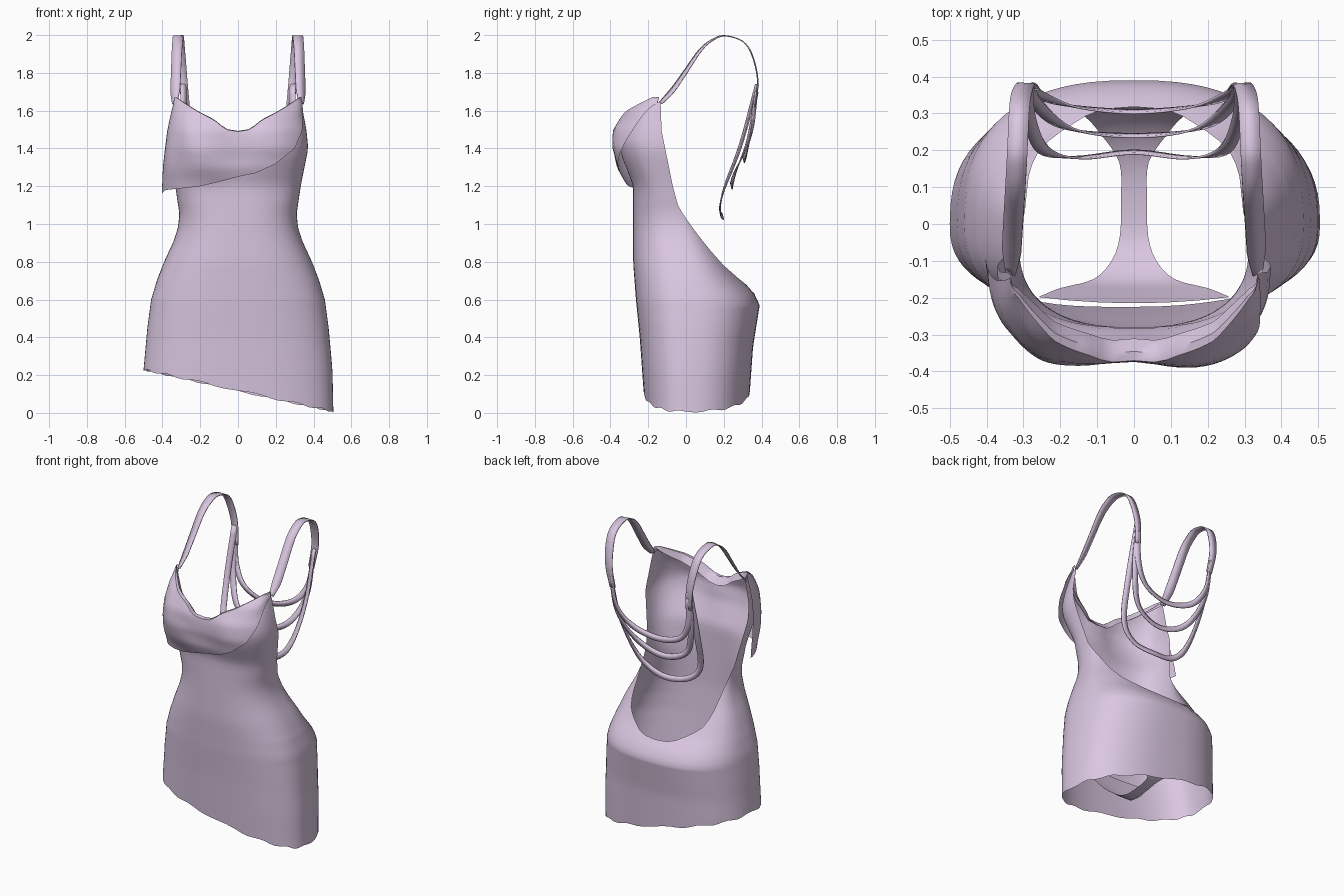
import bpy, bmesh, math
from math import sin, cos, pi
from mathutils import Vector

cube = bpy.data.objects.get("Cube")
if cube:
    bpy.data.objects.remove(cube, do_unlink=True)

LILAC = (0.70, 0.57, 0.75, 1)
fabric = bpy.data.materials.new("lilac fabric")
fabric.use_nodes = True
fabric.diffuse_color = LILAC
fabric.node_tree.nodes["Principled BSDF"].inputs["Base Color"].default_value = LILAC


def table(*pairs):
    """Return a piecewise-linear function through the given pairs."""
    def look_up(value):
        if value <= pairs[0][0]:
            return pairs[0][1]
        for (x0, y0), (x1, y1) in zip(pairs, pairs[1:]):
            if value <= x1:
                return y0 + (y1 - y0) * (value - x0) / (x1 - x0)
        return pairs[-1][1]
    return look_up


def smooth_path(points, steps):
    """Catmull-Rom interpolation through the points."""
    pts = [Vector(p) for p in points]
    pts = [pts[0] * 2 - pts[1]] + pts + [pts[-1] * 2 - pts[-2]]
    path = []
    for a, b, c, d in zip(pts, pts[1:], pts[2:], pts[3:]):
        for i in range(steps):
            t = i / steps
            path.append((b * 2 + (c - a) * t + (a * 2 - b * 5 + c * 4 - d) * t ** 2
                         + (b * 3 - a - c * 3 + d) * t ** 3) / 2)
    return path + [pts[-2]]


def sheet(name, rows, thickness=0):
    """Build a quad sheet from equally long rows of points."""
    bm = bmesh.new()
    grid = [[bm.verts.new(p) for p in row] for row in rows]
    for low, high in zip(grid, grid[1:]):
        for i in range(len(low) - 1):
            bm.faces.new((low[i], low[i + 1], high[i + 1], high[i]))
    bmesh.ops.remove_doubles(bm, verts=bm.verts, dist=0.0005)
    bmesh.ops.recalc_face_normals(bm, faces=bm.faces)
    mesh = bpy.data.meshes.new(name)
    bm.to_mesh(mesh)
    bm.free()
    mesh.materials.append(fabric)
    obj = bpy.data.objects.new(name, mesh)
    bpy.context.collection.objects.link(obj)
    if thickness:
        solid = obj.modifiers.new("thickness", "SOLIDIFY")
        solid.thickness = thickness
        solid.offset = 0
    bpy.ops.object.select_all(action="DESELECT")
    obj.select_set(True)
    bpy.context.view_layer.objects.active = obj
    bpy.ops.object.shade_smooth_by_angle(angle=math.radians(50))


def power(value, exponent):
    return math.copysign(abs(value) ** exponent, value)


# Body cross-section as functions of height
half_width = table((0, .505), (.23, .5), (.45, .48), (.6, .46), (.7, .43), (.8, .392), (.9, .345),
                   (.97, .32), (1.05, .31), (1.2, .332), (1.3, .352), (1.4, .372), (1.5, .362),
                   (1.6, .343), (1.66, .33))
front = table((.05, -.22), (.4, -.245), (.6, -.265), (.8, -.28), (1.2, -.28), (1.35, -.345),
              (1.45, -.365), (1.55, -.33), (1.66, -.25))
back = table((0, .33), (.35, .355), (.57, .39), (.63, .362), (.68, .318), (.72, .28), (.78, .235),
             (.87, .175), (.96, .12), (1.03, .085), (1.65, .05))
middle = table((.8, 0), (1.1, -.06), (1.4, -.1), (1.65, -.13))
squareness = table((1, 2.5), (1.4, 2.9))
RIM = .68
back_edge = table((RIM, .318), (.71, .28), (.78, .2), (.87, .12), (.96, .05), (1.03, 0),
                  (1.09, -.04), (1.2, -.07), (1.35, -.1), (1.5, -.13), (1.66, -.135))
neckline = table((0, 1.49), (.06, 1.5), (.12, 1.55), (.2, 1.59), (.28, 1.635), (.34, 1.67))


def body_point(angle, z, width=half_width, front_line=front):
    """Angle 0 is front centre, pi is back centre."""
    e = 2 / squareness(z)
    reach = middle(z) - front_line(z) if cos(angle) > 0 else back(z) - middle(z)
    x = width(z) * power(sin(angle), e)
    y = middle(z) - reach * power(cos(angle), e)
    cleft = .02 * math.exp(-(x / .1) ** 2) * max(0, min(1, (z - 1.2) * 5))
    return Vector((x, y + cleft, z))


def opening_angle(z):
    """Angle at which the cloth ends along the open back."""
    gap = back_edge(z) - middle(z)
    reach = back(z) - middle(z) if gap > 0 else middle(z) - front(z)
    c = min(1, (abs(gap) / reach) ** (squareness(z) / 2))
    return pi - math.acos(c) if gap > 0 else math.acos(c)


# Dress body: slanted hem, low open back, curved neckline
COLUMNS, HEM_TOP, BUST = 72, .45, 1.2
levels = [i * .05 for i in range(12)]
levels += [.57, .6, .63, .655, RIM, .684, .69, .7, .715, .735, .755]
levels += [.78 + i * .04 for i in range(23)]
rows = []
for level in levels:
    limit = pi if level <= RIM else opening_angle(level)
    row = []
    for i in range(COLUMNS + 1):
        angle = limit * (2 * i / COLUMNS - 1)
        x = body_point(angle, level).x
        z = level
        if level < HEM_TOP:
            hem = max(.002, .118 - .22 * x + .006 * sin(angle * 14))
            z = hem + (HEM_TOP - hem) * level / HEM_TOP
        elif level > BUST:
            rim = neckline(abs(x)) - .02
            z = BUST + (rim - BUST) * (level - BUST) / (levels[-1] - BUST)
        row.append(body_point(angle, z))
    rows.append(row)
sheet("dress_body", rows)

# Draped cowl over the bust, hanging lower on the right side
drape_width = table((1.15, .404), (1.3, .398), (1.4, .387), (1.5, .374), (1.6, .352), (1.66, .337))
drape_front = table((1.15, -.3), (1.22, -.325), (1.3, -.37), (1.4, -.397), (1.5, -.39),
                    (1.6, -.335), (1.66, -.255))
drape_hem = table((-.4, 1.15), (-.37, 1.18), (-.2, 1.2), (0, 1.25), (.1, 1.27), (.2, 1.32),
                  (.3, 1.4), (.35, 1.49), (.37, 1.57), (.387, 1.64))
DRAPE_ROWS, DRAPE_COLUMNS = 14, 48
rows = [[] for _ in range(DRAPE_ROWS + 3)]
for i in range(DRAPE_COLUMNS + 1):
    angle = 1.52 * (2 * i / DRAPE_COLUMNS - 1)
    x = body_point(angle, 1.4, drape_width).x
    top, low = neckline(abs(x) * .9), drape_hem(x)
    for j in range(DRAPE_ROWS + 1):
        t = j / DRAPE_ROWS
        point = body_point(angle, low + (top - low) * t, drape_width, drape_front)
        point.y += .006 * sin(angle * 7 + t * 4) * sin(pi * t)
        rows[j].append(point)
    # rolled lip inside the neckline
    inward = cos(angle)
    rows[-2].append(point + Vector((0, .025 * inward, .003)))
    rows[-1].append(point + Vector((0, .06 * inward, -.04 * inward)))
sheet("cowl_drape", rows)


# Straps and back bands as ribbons
def ribbon(name, points, width_at, normal_at, steps):
    path = smooth_path(points, steps)
    last = len(path) - 1
    edges = [[], []]
    for i, p in enumerate(path):
        tangent = path[min(i + 1, last)] - path[max(i - 1, 0)]
        side = tangent.cross(normal_at(p)).normalized() * width_at(i / last) / 2
        edges[0].append(p - side)
        edges[1].append(p + side)
    sheet(name, edges, .006)


def mirrored(points):
    return points + [(-x, y, z) for x, y, z in reversed(points[:-1])]


strap = [(.335, -.135, 1.64), (.332, -.07, 1.71), (.328, 0, 1.81), (.323, .08, 1.925), (.319, .15, 1.98),
         (.316, .21, 1.996), (.312, .3, 1.967), (.306, .35, 1.895), (.292, .38, 1.76), (.275, .365, 1.62)]
strap_width = table((0, .03), (.1, .055), (.8, .055), (1, .04))
for side, label in ((1, "left"), (-1, "right")):
    ribbon(label + "_strap", [(x * side, y, z) for x, y, z in strap], strap_width,
           lambda p: Vector((max(0, .2 - p.y) * .3 * side, p.y - .1, p.z - 1.65)), 4)

bands = {
    "upper_back_band": [(.283, .37, 1.68), (.258, .35, 1.5), (.17, .32, 1.385), (0, .305, 1.34)],
    "middle_back_band": [(.284, .374, 1.7), (.268, .33, 1.45), (.18, .26, 1.27), (0, .24, 1.2)],
    "lower_back_band": [(.288, .376, 1.74), (.285, .29, 1.42), (.245, .2, 1.18), (.15, .18, 1.07),
                        (0, .195, 1.04)],
}
for name, half in bands.items():
    ribbon(name, mirrored(half), lambda t: .036, lambda p: Vector((p.x * .3, .2, .05)), 6)

# Narrow brief inside the skirt, curved at both ends to follow the cloth
brief = [(-.215, .38, .26), (-.185, .3, .2), (-.155, .23, .11), (-.1, .185, .06), (-.03, .16, .038),
         (.08, .165, .035), (.17, .185, .04), (.25, .23, .09), (.305, .3, .135), (.335, .4, .19)]
sheet("inner_brief", [[(w * k / 3, y * (1 - w * k * k / 30), z) for k in range(-3, 4)]
                      for y, z, w in smooth_path(brief, 3)])
